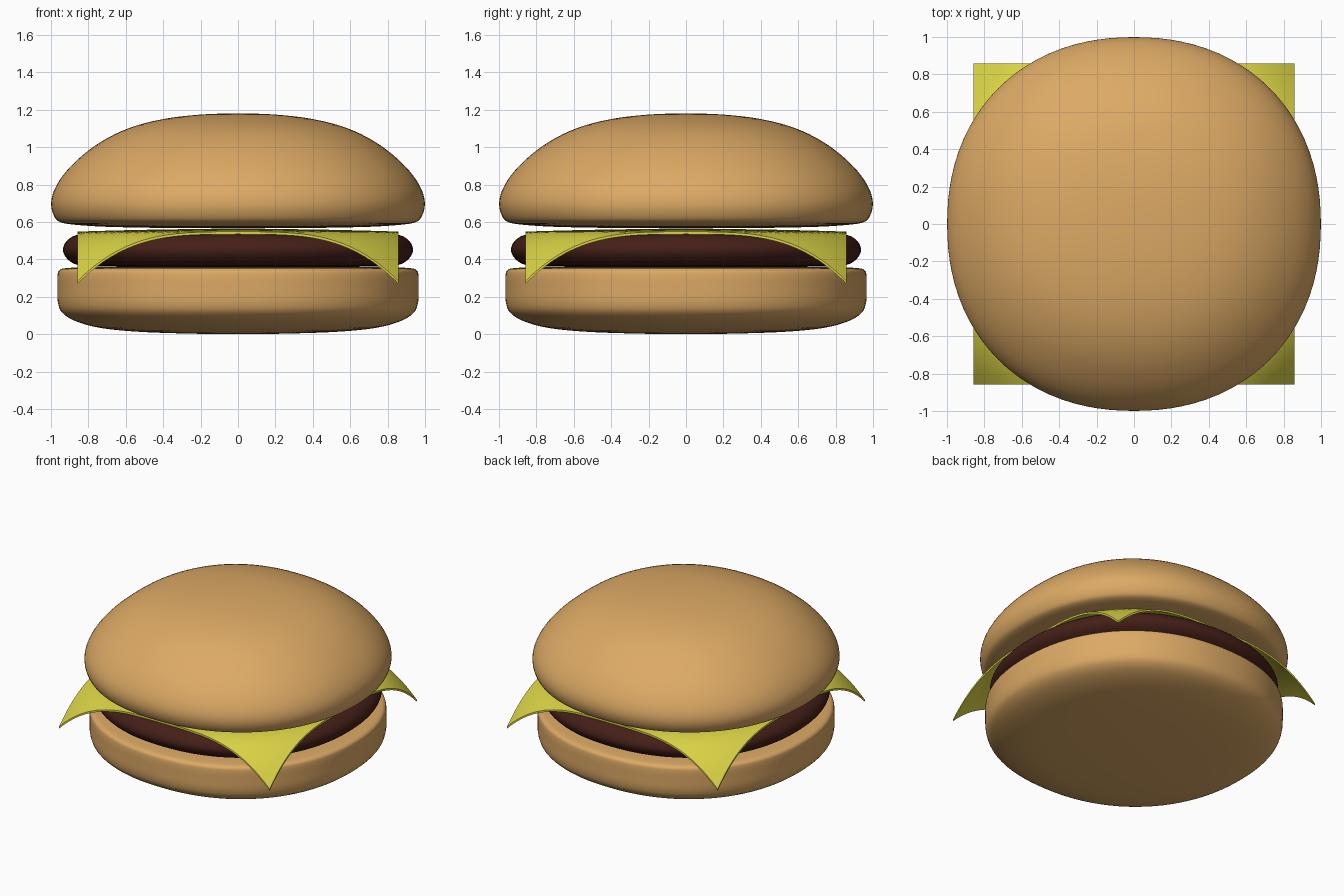
import bpy, bmesh, math
from mathutils import Vector

if "Cube" in bpy.data.objects:
    bpy.data.objects.remove(bpy.data.objects["Cube"])

SEGMENTS = 96
SQUARENESS = 2.17  # slightly squared circle


def material(name, rgb):
    m = bpy.data.materials.new(name)
    m.diffuse_color = (*rgb, 1)
    m.use_nodes = True
    m.node_tree.nodes["Principled BSDF"].inputs["Base Color"].default_value = m.diffuse_color
    return m


def smooth_profile(points, steps=4):
    # Catmull-Rom through the (radius, height) points
    p = [Vector(q) for q in points]
    p = [Vector((-p[1].x, p[1].y))] + p + [Vector((-p[-2].x, p[-2].y))]
    out = []
    for a, b, c, d in zip(p, p[1:], p[2:], p[3:]):
        for i in range(steps):
            t = i / steps
            out.append(0.5 * (2 * b + (c - a) * t + (2 * a - 5 * b + 4 * c - d) * t**2
                              + (3 * b - a - 3 * c + d) * t**3))
    return out + [p[-2]]


def finish(name, bm, mat):
    bmesh.ops.recalc_face_normals(bm, faces=bm.faces)
    me = bpy.data.meshes.new(name)
    bm.to_mesh(me)
    bm.free()
    me.materials.append(mat)
    ob = bpy.data.objects.new(name, me)
    bpy.context.collection.objects.link(ob)
    for f in me.polygons:
        f.use_smooth = True
    return ob


def lathe(name, points, mat):
    bm = bmesh.new()
    prof = smooth_profile(points)
    rings = []
    for r, z in prof[1:-1]:
        ring = []
        for i in range(SEGMENTS):
            a = math.tau * i / SEGMENTS
            c, s = math.cos(a), math.sin(a)
            k = r * (abs(c)**SQUARENESS + abs(s)**SQUARENESS)**(-1 / SQUARENESS)
            ring.append(bm.verts.new((k * c, k * s, z)))
        rings.append(ring)
    for lo, hi in zip(rings, rings[1:]):
        for i in range(SEGMENTS):
            j = (i + 1) % SEGMENTS
            bm.faces.new((lo[i], lo[j], hi[j], hi[i]))
    for ring, end in ((rings[0], prof[0]), (rings[-1], prof[-1])):
        pole = bm.verts.new((0, 0, end.y))
        for i in range(SEGMENTS):
            bm.faces.new((ring[i], ring[(i + 1) % SEGMENTS], pole))
    return finish(name, bm, mat)


bread = material("bread", (0.72, 0.40, 0.13))
meat = material("meat", (0.06, 0.014, 0.009))
yellow = material("cheese_yellow", (0.70, 0.65, 0.06))

# Bottom bun: rounded underside, straight wall, tight upper rim
lathe("bottom_bun", [(0, 0), (0.3, 0.004), (0.55, 0.014), (0.74, 0.034), (0.87, 0.07),
                     (0.94, 0.115), (0.963, 0.17), (0.966, 0.25), (0.965, 0.315),
                     (0.955, 0.342), (0.92, 0.353), (0.8, 0.358), (0.5, 0.36), (0, 0.36)], bread)

# Patty: flat disc with a rounded edge
lathe("patty", [(0, 0.36), (0.5, 0.36), (0.75, 0.362), (0.86, 0.371), (0.915, 0.405),
                (0.936, 0.452), (0.915, 0.499), (0.86, 0.531), (0.75, 0.541),
                (0.5, 0.545), (0, 0.547)], meat)

# Top bun: slightly bulging underside and a domed crown
lathe("top_bun", [(0, 0.566), (0.4, 0.568), (0.7, 0.574), (0.86, 0.584), (0.945, 0.597),
                  (0.98, 0.625), (0.999, 0.69), (0.985, 0.765), (0.935, 0.85),
                  (0.85, 0.94), (0.73, 1.03), (0.58, 1.103), (0.4, 1.15),
                  (0.2, 1.174), (0, 1.18)], bread)

# Cheese slice: square sheet whose corners droop
bm = bmesh.new()
bmesh.ops.create_grid(bm, x_segments=40, y_segments=40, size=0.857)
for v in bm.verts:
    r = v.co.xy.length
    v.co.z = 0.563 - 0.02 * r * r - 1.9 * max(0, r - 0.85)**2
bottom = bmesh.ops.extrude_face_region(bm, geom=bm.faces[:])
for v in bottom["geom"]:
    if isinstance(v, bmesh.types.BMVert):
        v.co.z -= 0.014
cheese = finish("cheese_slice", bm, yellow)
bpy.context.view_layer.objects.active = cheese
cheese.select_set(True)
bpy.ops.object.shade_smooth_by_angle(angle=math.radians(40))
